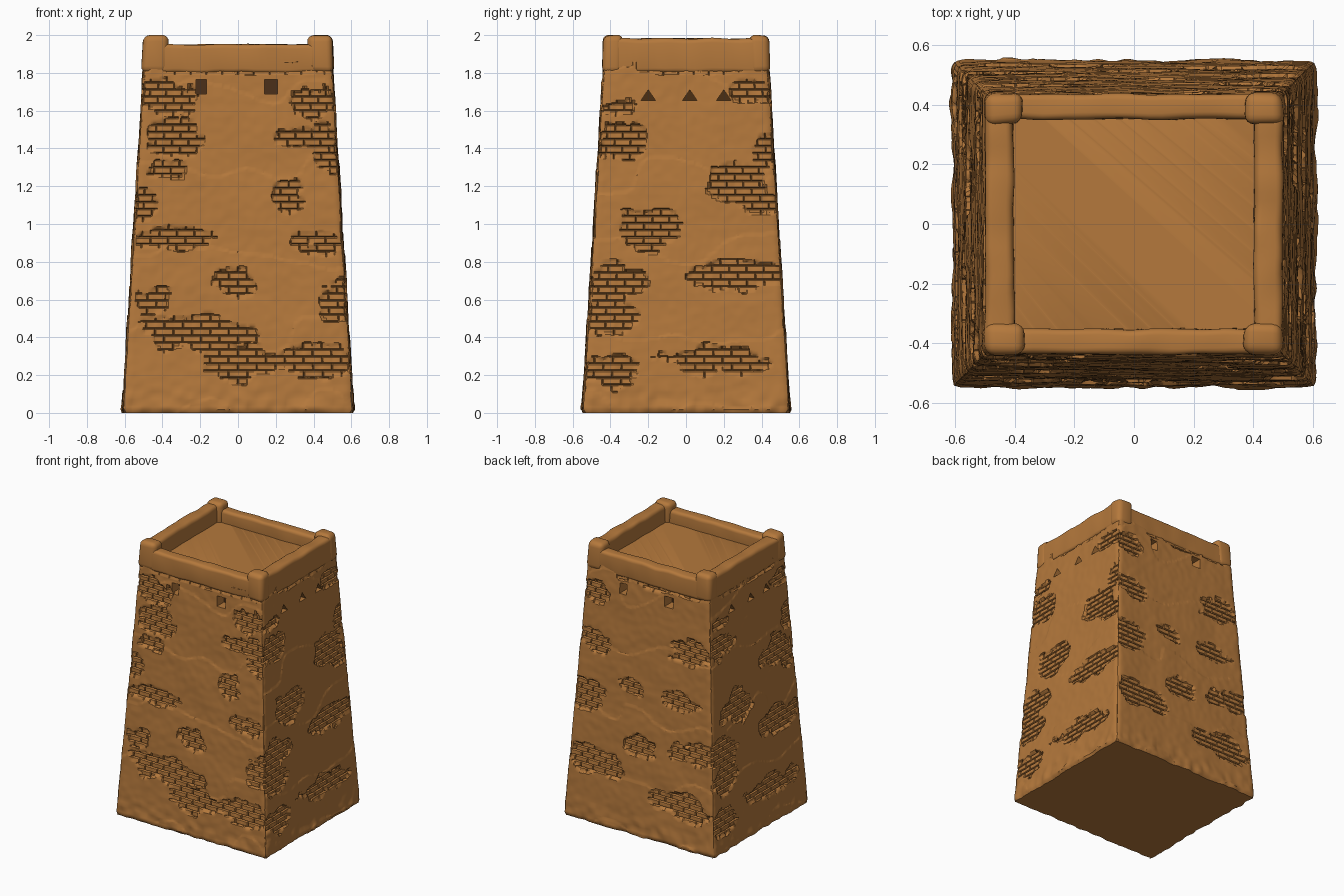
import bpy, bmesh, math
from mathutils import Vector, noise

if "Cube" in bpy.data.objects:
    bpy.data.objects.remove(bpy.data.objects["Cube"])

FLOOR = 1.86
COURSES = 50


def material(name, rgb):
    mat = bpy.data.materials.new(name)
    mat.use_nodes = True
    color = (*rgb, 1)
    mat.diffuse_color = color
    bsdf = mat.node_tree.nodes["Principled BSDF"]
    bsdf.inputs["Base Color"].default_value = color
    bsdf.inputs["Roughness"].default_value = 0.9
    return mat


clay = material("ochre clay", (0.46, 0.19, 0.045))
shadow = material("dark opening", (0.07, 0.03, 0.01))


def finish(bm, name, mat, angle=35):
    bmesh.ops.recalc_face_normals(bm, faces=bm.faces)
    mesh = bpy.data.meshes.new(name)
    bm.to_mesh(mesh)
    bm.free()
    mesh.materials.append(mat)
    obj = bpy.data.objects.new(name, mesh)
    bpy.context.collection.objects.link(obj)
    bpy.ops.object.select_all(action="DESELECT")
    bpy.context.view_layer.objects.active = obj
    obj.select_set(True)
    if angle:
        bpy.ops.object.shade_smooth_by_angle(angle=math.radians(angle))
    return obj


def place(side, u, v, z):
    """Wall coordinates (along, outward, up) to world; side 0 is the front."""
    x, y = u, -v
    for _ in range(side):
        x, y = -y, x
    return Vector((x, y, z))


def half_size(z):
    slope = 0.12 * z / 1.95
    return 0.612 - slope, 0.55 - slope


# Patches of bare brick on each wall: along, height, radius along, radius up
front_patches = [
    (-.38, 1.67, .17, .1), (-.33, 1.47, .18, .1), (-.38, 1.29, .1, .06),
    (.3, 1.45, .12, .06), (.4, 1.66, .12, .1), (.48, 1.4, .08, .15),
    (.27, 1.15, .09, .1), (-.5, 1.1, .07, .1), (-.32, .92, .2, .07),
    (.42, .9, .13, .06), (0, .7, .12, .08), (-.45, .6, .12, .07),
    (-.2, .42, .3, .1), (0, .27, .2, .1), (.52, .6, .1, .13),
    (.42, .27, .24, .1), (0, 1.83, .5, .04)]
side_patches = [
    (-.34, 1.44, .15, .1), (.26, 1.22, .17, .12), (.42, 1.4, .07, .1),
    (-.2, .97, .17, .14), (.27, .72, .26, .09), (-.38, .7, .17, .12),
    (-.4, .5, .18, .1), (.15, .28, .28, .08), (-.42, .22, .15, .1),
    (.42, 1.1, .1, .06), (.36, 1.7, .12, .06), (-.35, 1.62, .1, .04),
    (0, 1.84, .4, .05)]
back_patches = [
    (-.4, 1.65, .14, .08), (.35, 1.4, .18, .1), (-.42, 1.3, .14, .1),
    (-.45, .9, .16, .1), (-.1, 1.05, .12, .06), (.3, 1.05, .14, .07),
    (.0, .65, .14, .08), (-.35, .45, .22, .1), (.4, .7, .18, .1),
    (.35, .3, .25, .1), (.1, 1.83, .4, .05)]
walls = [front_patches, side_patches, back_patches, side_patches]


def relief(side, u, z, joint):
    """Outward offset of the wall: worn plaster, or recessed brick with joints."""
    p = Vector((u, z, side * 7.3))
    bare = max(1 - ((u - a) / ra) ** 2 - ((z - h) / rh) ** 2
               for a, h, ra, rh in walls[side])
    bare += 0.9 * noise.noise(p * 9) + 0.4 * noise.noise(p * 24)
    if bare > 0.15:
        return -0.02 if joint else -0.007 + 0.004 * noise.noise(p * 30)
    layer = (2.3 * z + 0.5 * noise.noise(p * 3)) % 1
    d = 0.004 * layer + 0.005 * noise.noise(p * 5) + 0.002 * noise.noise(p * 20)
    if z < 0.2:
        d += 0.012 * noise.noise(p * 16) * (1 - z / 0.2)
    return d


# Tower body: one ring of vertices per brick-course line, capped top and bottom
bm = bmesh.new()
rings = []
for row in range(COURSES * 4 + 1):
    course, part = divmod(row, 4)
    z = FLOOR * (course + (0, .15, .5, .85)[part]) / COURSES
    hx, hy = half_size(z)
    ring = []
    for side in range(4):
        along, out = (hx, hy) if side % 2 == 0 else (hy, hx)
        count = 24 - 2 * (side % 2)
        for k in range(count):
            for step in (0, .1, .35, .65, .9):
                u = along * (2 * (k + step) / count - 1)
                joint = part == 0 or (step == 0 and (k + course) % 2 == 0)
                d = relief(side, u, z, joint)
                edge = max(0, 1 - (along - abs(u)) / 0.03)
                d -= 0.012 * edge ** 2 + 0.012 * max(0, 1 - z / 0.02)
                shift = -d if k + step == 0 else 0
                ring.append(bm.verts.new(place(side, u + shift, out + d, z)))
    rings.append(ring)
for low, high in zip(rings, rings[1:]):
    n = len(low)
    for i in range(n):
        j = (i + 1) % n
        bm.faces.new((low[i], low[j], high[j], high[i]))
bm.faces.new(rings[0][::-1])
bm.faces.new(rings[-1])
body = finish(bm, "tower_body", clay, 0)

# Cutters: square windows front and back, sloping triangular vents on the sides
bm = bmesh.new()


def hull(side, points):
    verts = [bm.verts.new(place(side, *p)) for p in points]
    bmesh.ops.convex_hull(bm, input=verts)


windows = [(-0.195, 0.028), (0.175, 0.035)]
for side in (0, 2):
    for u, r in windows:
        hull(side, [(u + a, v, 1.727 + b) for a in (-r, r)
                    for b in (-.038, .038) for v in (.36, .5)])
for side in (1, 3):
    for u in (-0.2, 0.02, 0.2):
        for_base = [(u + a, v, 1.655) for a in (-.038, .038) for v in (.4, .56)]
        hull(side, for_base + [(u, v, 1.71) for v in (.49, .56)])
cutter = finish(bm, "opening_cutter", clay, 0)
cutter.hide_render = True

bpy.context.view_layer.objects.active = body
cut = body.modifiers.new("openings", "BOOLEAN")
cut.operation = "DIFFERENCE"
cut.solver = "MANIFOLD"
cut.object = cutter
bpy.ops.object.modifier_apply(modifier=cut.name)
bpy.data.objects.remove(cutter)
bpy.ops.object.select_all(action="DESELECT")
body.select_set(True)
bpy.ops.object.shade_smooth_by_angle(angle=math.radians(35))

# Dark plates at the back of the square windows
bm = bmesh.new()
for side in (0, 2):
    for u, r in windows:
        hull(side, [(u + a, v, 1.727 + b) for a in (-r, r)
                    for b in (-.038, .038) for v in (.358, .364)])
finish(bm, "window_backs", shadow, 0)


def rounded_block(name, lo, hi, radius, lean=0.0):
    """Hand-moulded block with soft edges; its outer top leans to the centre."""
    bm = bmesh.new()
    bmesh.ops.create_cube(bm, size=1)
    lo, hi = Vector(lo), Vector(hi)
    for v in bm.verts:
        v.co = Vector(l + (c + .5) * (h - l) for l, h, c in zip(lo, hi, v.co))
    bmesh.ops.bevel(bm, geom=bm.edges[:], offset=radius, segments=4,
                    profile=0.5, affect="EDGES")
    long_edges = [e for e in bm.edges if e.calc_length() > 0.3]
    if long_edges:
        bmesh.ops.subdivide_edges(bm, edges=long_edges, cuts=24, use_grid_fill=True)
    for v in bm.verts:
        t = (v.co.z - lo.z) / (hi.z - lo.z)
        v.co.xy *= 1 - lean * t
        v.co += 0.007 * noise.noise_vector(v.co * 9)
    finish(bm, name, clay, 50)


# Parapet walls: higher on the sides, lower at front and back
for s, word in ((-1, "front"), (1, "back")):
    y = sorted((s * 0.352, s * 0.438))
    rounded_block(word + "_parapet", (-.47, y[0], 1.8), (.47, y[1], 1.95), .022)
for s, word in ((-1, "right"), (1, "left")):
    x = sorted((s * 0.403, s * 0.5))
    rounded_block(word + "_parapet", (x[0], -.41, 1.8), (x[1], .41, 1.982), .025)

# Raised corner caps
for sx, wx in ((-1, "right"), (1, "left")):
    for sy, wy in ((-1, "front"), (1, "back")):
        x = sorted((sx * 0.375, sx * 0.508))
        y = sorted((sy * 0.338, sy * 0.446))
        rounded_block(f"{wy}_{wx}_corner_cap", (x[0], y[0], 1.8),
                      (x[1], y[1], 2.0), .035, 0.015)
